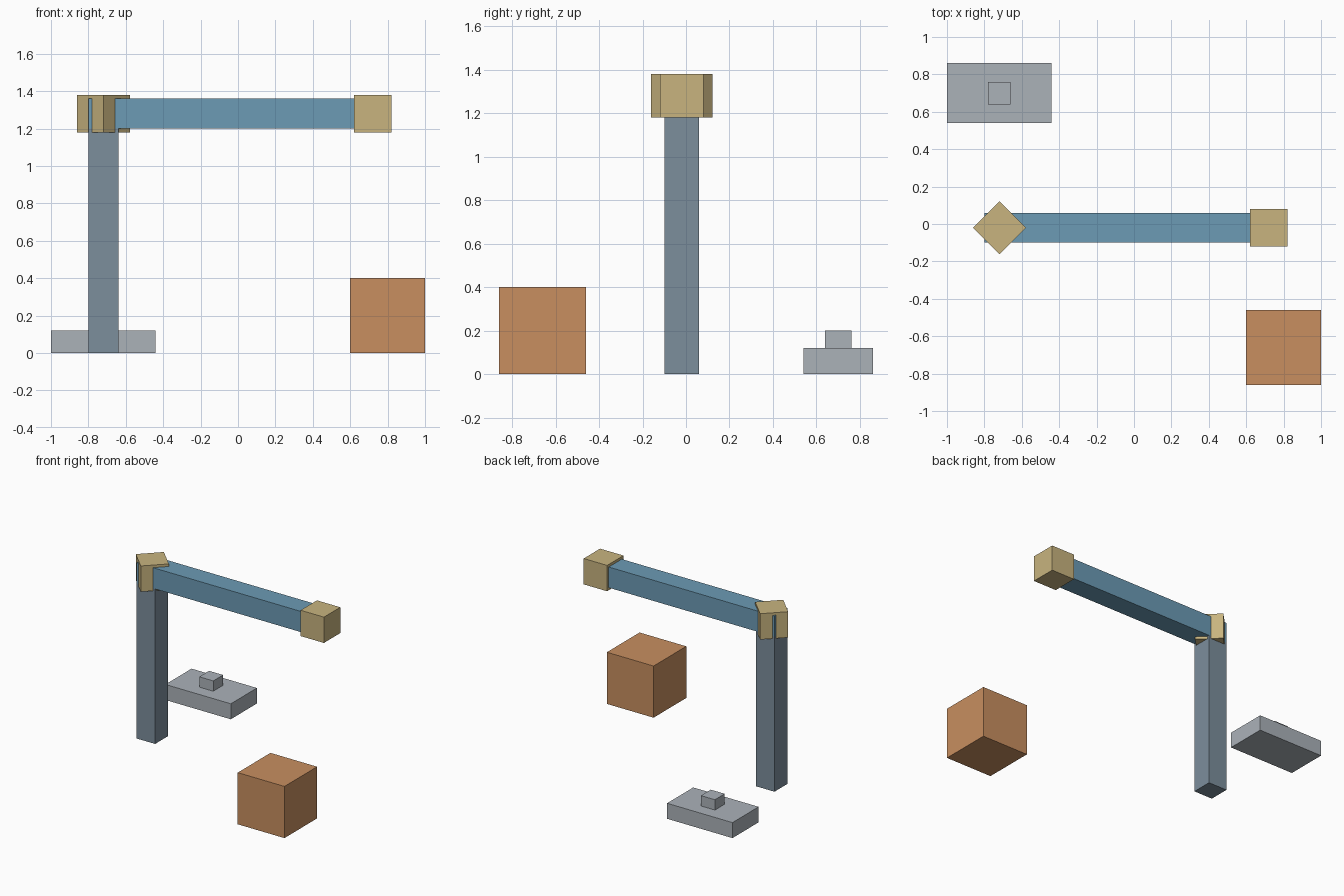
import bpy
import math

default = bpy.data.objects.get("Cube")
if default:
    bpy.data.objects.remove(default, do_unlink=True)


def make_material(name, rgb):
    """Flat material from an 8-bit display colour."""
    linear = [((c / 255 + 0.055) / 1.055) ** 2.4 for c in rgb]
    mat = bpy.data.materials.new(name)
    mat.use_nodes = True
    mat.diffuse_color = (*linear, 1)
    shader = mat.node_tree.nodes["Principled BSDF"]
    shader.inputs["Base Color"].default_value = (*linear, 1)
    shader.inputs["Roughness"].default_value = 0.8
    return mat


def box(name, centre, size, bottom, mat, turn=0):
    """Box standing on height 'bottom', turned about its vertical axis."""
    x, y = centre
    bpy.ops.mesh.primitive_cube_add(size=1, location=(x, y, bottom + size[2] / 2))
    obj = bpy.context.object
    obj.name = name
    obj.scale = size
    bpy.ops.object.transform_apply(location=False, rotation=False, scale=True)
    obj.rotation_euler.z = math.radians(turn)
    obj.data.materials.append(mat)
    return obj


slate = make_material("slate_grey", (124, 142, 156))
blue = make_material("steel_blue", (108, 155, 181))
sand = make_material("sand_yellow", (200, 180, 127))
orange = make_material("clay_orange", (200, 143, 96))
grey = make_material("light_grey", (171, 178, 185))

# Upright post and the horizontal arm it carries
post_at = (-0.72, -0.02)
box("post", post_at, (0.16, 0.16, 1.2), 0, slate)
box("arm", (-0.04, -0.02), (1.52, 0.16, 0.16), 1.2, blue)

# Joint blocks at both ends of the arm, the one on the post turned diagonally
joint = (0.2, 0.2, 0.2)
box("shoulder_joint", post_at, joint, 1.18, sand, turn=45)
box("end_block", (0.72, -0.02), joint, 1.18, sand)

# Loose crate in front
box("crate", (0.8, -0.66), (0.4, 0.4, 0.4), 0, orange)

# Pedestal with a small button behind
pedestal_at = (-0.72, 0.7)
box("pedestal", pedestal_at, (0.56, 0.32, 0.12), 0, grey)
box("button", pedestal_at, (0.12, 0.12, 0.08), 0.12, grey)
